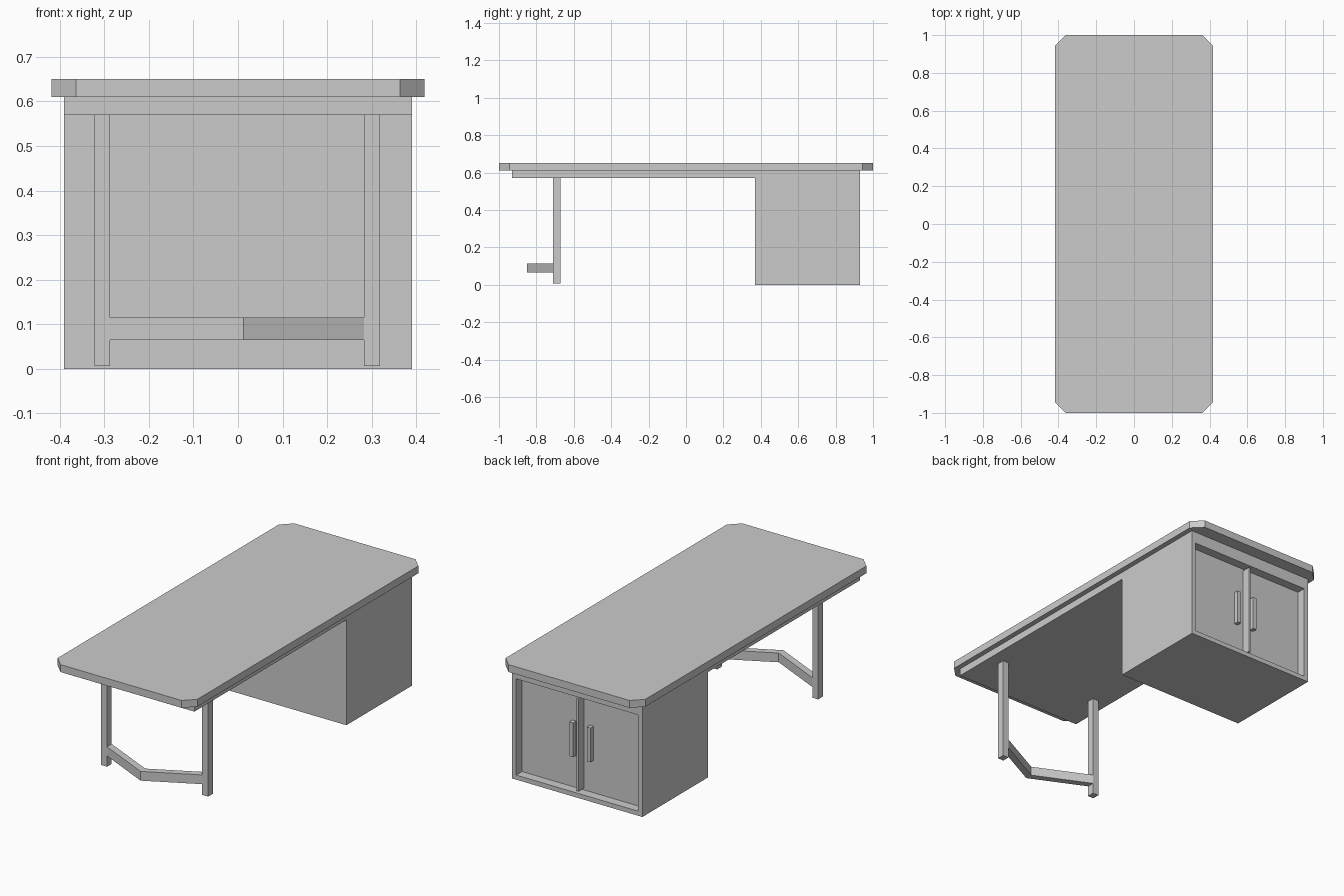
import bpy, bmesh

if "Cube" in bpy.data.objects:
    bpy.data.objects.remove(bpy.data.objects["Cube"])


def finish(name, bm):
    bmesh.ops.recalc_face_normals(bm, faces=bm.faces)
    mesh = bpy.data.meshes.new(name)
    bm.to_mesh(mesh)
    bm.free()
    obj = bpy.data.objects.new(name, mesh)
    bpy.context.collection.objects.link(obj)
    return obj


def prism(name, outline, z0, z1):
    """Extrude an xy outline from z0 up to z1."""
    bm = bmesh.new()
    base = bm.faces.new([bm.verts.new((x, y, z0)) for x, y in outline])
    top = bmesh.ops.extrude_face_region(bm, geom=[base])["geom"]
    moved = [v for v in top if isinstance(v, bmesh.types.BMVert)]
    bmesh.ops.translate(bm, verts=moved, vec=(0, 0, z1 - z0))
    # extrude removes nothing here, so the base stays as the bottom cap
    return finish(name, bm)


def box(name, x0, x1, y0, y1, z0, z1):
    return prism(name, [(x0, y0), (x1, y0), (x1, y1), (x0, y1)], z0, z1)


# Table top with clipped corners
W, L, C = 0.418, 1.0, 0.055
prism("table_top", [(-W + C, -L), (W - C, -L), (W, -L + C), (W, L - C),
                    (W - C, L), (-W + C, L), (-W, L - C), (-W, -L + C)], 0.61, 0.65)

# Slab under the top
box("apron", -0.39, 0.39, -0.93, 0.93, 0.57, 0.61)

# Cabinet body with a recessed door opening in its back face
X, Y0, Y1, H = 0.39, 0.37, 0.93, 0.57
FRAME, DEPTH = 0.035, 0.05
cabinet = box("cabinet", -X, X, Y0, Y1, 0.0, H)
bm = bmesh.new()
bm.from_mesh(cabinet.data)
bm.faces.ensure_lookup_table()
door_face = max(bm.faces, key=lambda f: f.calc_center_median().y)
bmesh.ops.inset_region(bm, faces=[door_face], thickness=FRAME)
geom = bmesh.ops.extrude_face_region(bm, geom=[door_face])["geom"]
bmesh.ops.translate(bm, verts=[v for v in geom if isinstance(v, bmesh.types.BMVert)],
                    vec=(0, -DEPTH, 0))
if door_face.is_valid:
    bmesh.ops.delete(bm, geom=[door_face], context="FACES_ONLY")
bm.to_mesh(cabinet.data)
bm.free()

# Divider between the two doors
box("door_divider", -0.006, 0.006, Y1 - DEPTH, Y1 - 0.002, FRAME, H - FRAME)

# Door handles
for side, sx in (("left", -1), ("right", 1)):
    cx = sx * 0.052
    box(f"{side}_handle", cx - 0.011, cx + 0.011, Y1 - DEPTH, Y1 - 0.023, 0.20, 0.385)

# Two legs at the open end
box("left_leg", -0.322, -0.287, -0.71, -0.67, 0.007, 0.57)
box("right_leg", 0.283, 0.318, -0.71, -0.67, 0.007, 0.57)

# Bent stretcher between the legs
prism("stretcher", [(-0.287, -0.71), (0.012, -0.85), (0.283, -0.71),
                    (0.283, -0.67), (0.012, -0.81), (-0.287, -0.67)], 0.065, 0.115)
